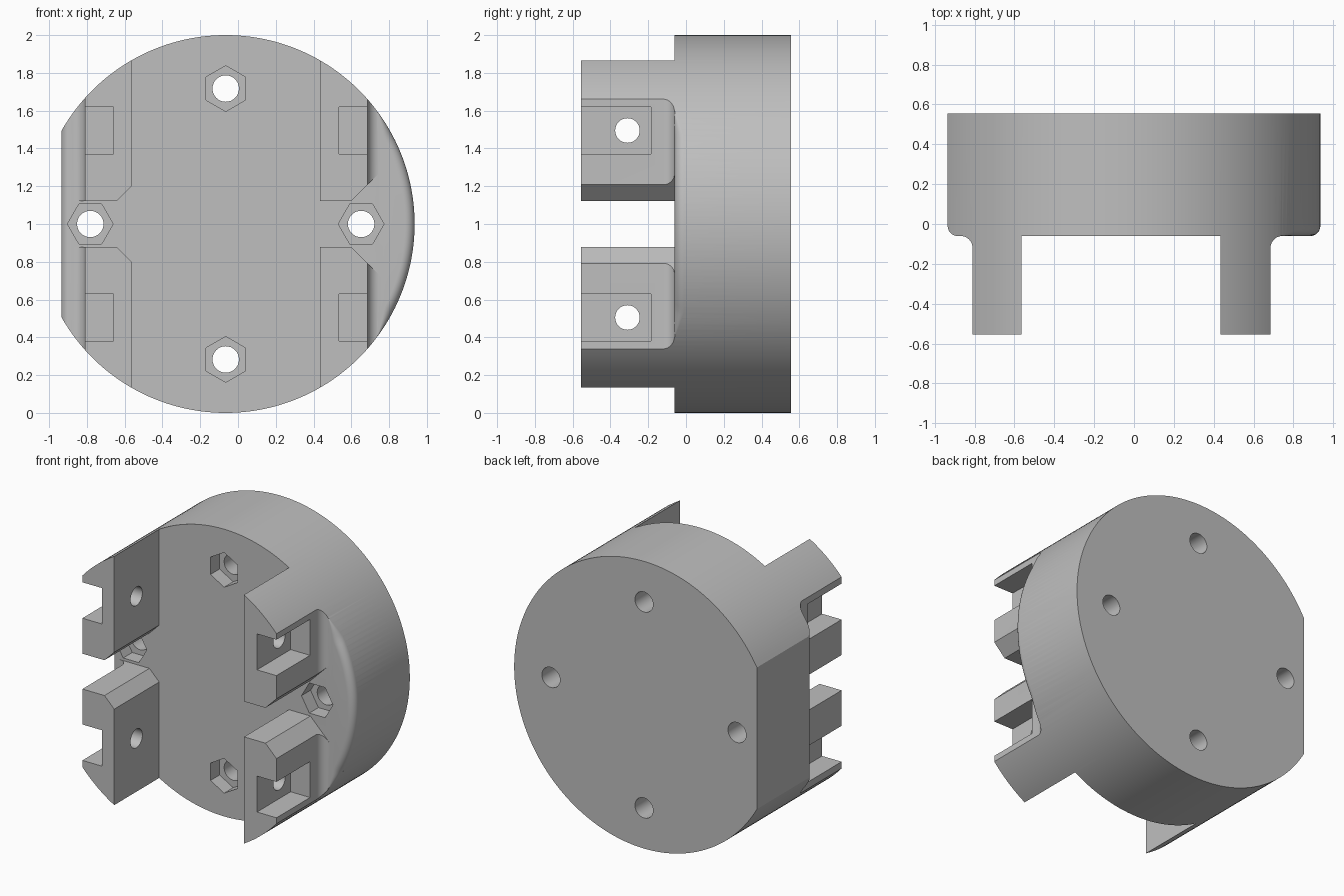
import bpy, bmesh, math
from mathutils import Vector
from math import sin, cos, pi, acos

if "Cube" in bpy.data.objects:
    bpy.data.objects.remove(bpy.data.objects["Cube"], do_unlink=True)

CX, CZ = -0.065, 1.0          # disc centre
FRONT, BACK, FLOOR = -0.555, 0.555, -0.06
FLAT = -0.87                  # flat side, relative to the disc centre
ARM_R, ARM_L = 0.75, -0.745   # outer faces of the arms
FILLET, ROUND = 0.06, 0.05

grey = bpy.data.materials.new("plain_grey")
grey.use_nodes = True
grey.diffuse_color = (0.52, 0.52, 0.52, 1)
grey.node_tree.nodes["Principled BSDF"].inputs["Base Color"].default_value = (0.52, 0.52, 0.52, 1)


def make_object(name, bm):
    bmesh.ops.recalc_face_normals(bm, faces=bm.faces)
    mesh = bpy.data.meshes.new(name)
    bm.to_mesh(mesh)
    bm.free()
    mesh.materials.append(grey)
    obj = bpy.data.objects.new(name, mesh)
    obj.location = (CX, 0, CZ)
    bpy.context.collection.objects.link(obj)
    return obj


def prism(name, pts, axis, lo, hi):
    """Extrude a 2D outline along an axis; outline uses the other two axes."""
    def place(p):
        v = list(p)
        v.insert("xyz".index(axis), lo)
        return Vector(v)
    bm = bmesh.new()
    face = bm.faces.new([bm.verts.new(place(p)) for p in pts])
    new = bmesh.ops.extrude_face_region(bm, geom=[face])["geom"]
    step = Vector([hi - lo if a == axis else 0 for a in "xyz"])
    bmesh.ops.translate(bm, vec=step, verts=[v for v in new if isinstance(v, bmesh.types.BMVert)])
    return make_object(name, bm)


def arc(cx, cy, r, start, end, n):
    return [(cx + r * cos(start + (end - start) * i / n),
             cy + r * sin(start + (end - start) * i / n)) for i in range(n + 1)]


def rect(x0, x1, y0, y1):
    return [(x0, y0), (x1, y0), (x1, y1), (x0, y1)]


def cut(target, cutter):
    cutter.hide_render = True
    mod = target.modifiers.new("cut", "BOOLEAN")
    mod.operation, mod.solver, mod.object = "DIFFERENCE", "EXACT", cutter
    bpy.context.view_layer.objects.active = target
    bpy.ops.object.modifier_apply(modifier=mod.name)
    bpy.data.objects.remove(cutter, do_unlink=True)


# Round blank with one flat side
a = acos(FLAT)
body = prism("mounting_body", arc(0, 0, 1, -a, a, 150), "y", FRONT, BACK)

# Space outside the right arm, with a concave fillet at the root
right = [(1.3, -0.8), (ARM_R, -0.8)]
right += arc(ARM_R + FILLET, FLOOR - FILLET, FILLET, pi, pi / 2, 8) + [(1.3, FLOOR)]
cut(body, prism("right_clearance", right, "z", -1.2, 1.2))

# Space outside the left arm, with root fillet and rounded flat edge
left = [(-1.3, -0.8), (ARM_L, -0.8)]
left += arc(ARM_L - FILLET, FLOOR - FILLET, FILLET, 0, pi / 2, 8)
left += arc(FLAT + ROUND, FLOOR + ROUND, ROUND, -pi / 2, -pi, 8)
left += [(-1.3, FLOOR + ROUND)]
cut(body, prism("left_clearance", left, "z", -1.2, 1.2))

# Rounded rim on the right, fading out towards the arm ends
bm = bmesh.new()
rings, span, count = [], 0.64, 48
for i in range(count + 1):
    t = -span + 2 * span * i / count
    r = ROUND * max(0.06, min(1, (span - abs(t)) / 0.15))
    section = arc(1 - r, FLOOR + r, r, -pi / 2, 0, 8)
    section += [(1.05, FLOOR + r), (1.05, FLOOR - 0.02), (1 - r, FLOOR - 0.02)]
    rings.append([bm.verts.new((d * cos(t), y, d * sin(t))) for d, y in section])
for r0, r1 in zip(rings, rings[1:]):
    for k in range(len(r0)):
        j = (k + 1) % len(r0)
        bm.faces.new((r0[k], r0[j], r1[j], r1[k]))
bm.faces.new(rings[0])
bm.faces.new(rings[-1])
cut(body, make_object("rim_round", bm))

# Central channel and the chamfered gap between upper and lower arms
half = [(-1.2, 0.123), (-0.575, 0.123), (-0.5, 0.198), (-0.5, 1.2), (0.5, 1.2),
        (0.5, 0.123), (0.665, 0.123), (0.82, 0.278)]
cut(body, prism("channel", half + [(x, -z) for x, z in reversed(half)], "y", -0.8, FLOOR))

# Open pockets and cross holes in the four arms
for s in (-1, 1):
    z = 0.495 * s
    for x0, x1 in ((0.6, 0.95), (-0.95, -0.595)):
        cut(body, prism("pocket", rect(x0, x1, -0.8, -0.185), "z", z - 0.125, z + 0.125))
    cut(body, prism("cross_hole", arc(-0.31, z, 0.065, 0, 2 * pi * 31 / 32, 31), "x", -1.2, 1.2))

# Four screw holes with hexagonal nut recesses
for k in range(4):
    ang = k * pi / 2
    x, z = 0.717 * cos(ang), 0.717 * sin(ang)
    cut(body, prism("nut_recess", arc(x, z, 0.121, ang, ang + 5 * pi / 3, 5), "y", -0.3, FLOOR + 0.1))
    cut(body, prism("screw_hole", arc(x, z, 0.07, 0, 2 * pi * 31 / 32, 31), "y", -0.3, 0.8))

# Smooth curved walls, crisp edges
bpy.ops.object.select_all(action="DESELECT")
body.select_set(True)
bpy.context.view_layer.objects.active = body
bpy.ops.object.shade_smooth_by_angle(angle=math.radians(28))
